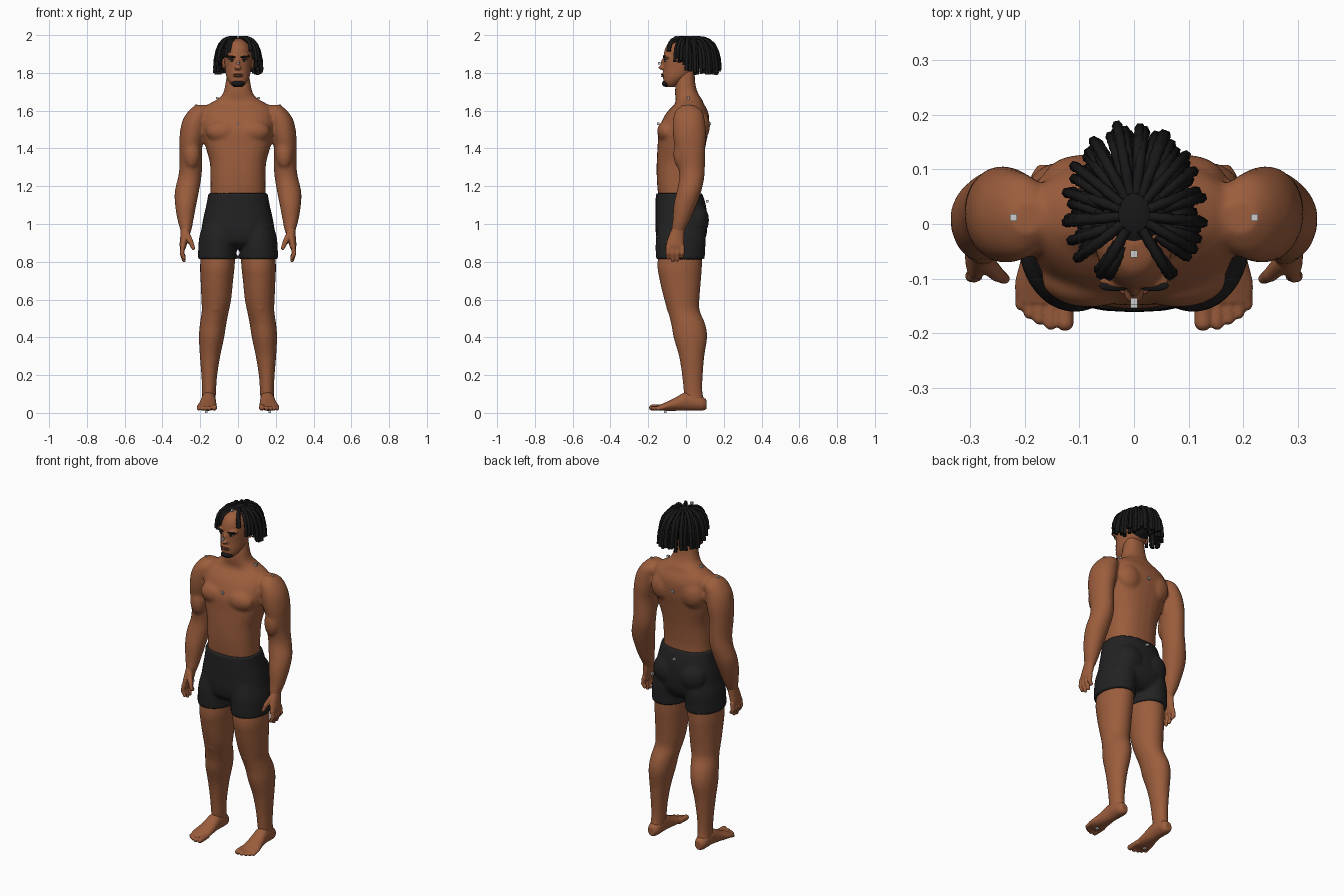
import bpy
import bmesh
import math
import random
from mathutils import Euler, Matrix, Vector

random.seed(7)
scene = bpy.context.scene
if "Cube" in bpy.data.objects:
    bpy.data.objects.remove(bpy.data.objects["Cube"], do_unlink=True)


def make_material(name, colour):
    mat = bpy.data.materials.new(name)
    mat.use_nodes = True
    rgba = (*colour, 1)
    mat.diffuse_color = rgba
    for node in mat.node_tree.nodes:
        if node.type == "BSDF_PRINCIPLED":
            node.inputs["Base Color"].default_value = rgba
            node.inputs["Roughness"].default_value = .8
    return mat


skin = make_material("brown skin", (.33, .11, .046))
lip = make_material("dark brown lips", (.2, .06, .035))
hair = make_material("black hair", (.009, .009, .009))
cloth = make_material("black cloth", (.016, .016, .016))
white = make_material("eye white", (.6, .57, .52))
grey = make_material("light grey marker", (.6, .6, .6))


def finish(bm, name, mat, voxel=None, smoothing=0, smooth=True):
    """Turn a bmesh into an object, optionally fused into one skin."""
    bmesh.ops.recalc_face_normals(bm, faces=bm.faces[:])
    for face in bm.faces:
        face.smooth = smooth
    mesh = bpy.data.meshes.new(name)
    bm.to_mesh(mesh)
    bm.free()
    mesh.materials.append(mat)
    obj = bpy.data.objects.new(name, mesh)
    scene.collection.objects.link(obj)
    if voxel:
        fuse = obj.modifiers.new("fuse", "REMESH")
        fuse.mode = "VOXEL"
        fuse.voxel_size = voxel
        fuse.use_smooth_shade = True
        relax = obj.modifiers.new("relax", "SMOOTH")
        relax.factor = .5
        relax.iterations = smoothing


def spline_rows(rows, steps=4):
    """Catmull-Rom interpolation between cross-section rows."""
    rows = [Vector(row) for row in rows]
    last = len(rows) - 1
    for i in range(last):
        a, b, c, d = (rows[min(max(i + k, 0), last)] for k in (-1, 0, 1, 2))
        for k in range(steps):
            t = k / steps
            yield b + .5 * t * (c - a + t * (2 * a - 5 * b + 4 * c - d + t * (3 * (b - c) + d - a)))
    yield rows[last]


def loft(bm, rows, side=1, along_y=False, power=2, count=28):
    """Closed tube through rows of (x, y, z, half width, half depth)."""
    rings = []
    for x, y, z, a, b in spline_rows(rows):
        ring = []
        for i in range(count):
            angle = math.tau * i / count
            c, s = math.cos(angle), math.sin(angle)
            u = a * math.copysign(abs(c) ** (2 / power), c)
            v = b * math.copysign(abs(s) ** (2 / power), s)
            offset = Vector((u, 0, v)) if along_y else Vector((u, v, 0))
            ring.append(bm.verts.new(Vector((x * side, y, z)) + offset))
        rings.append(ring)
    for low, high in zip(rings, rings[1:]):
        for i in range(count):
            j = (i + 1) % count
            bm.faces.new((low[i], low[j], high[j], high[i]))
    bm.faces.new(rings[0])
    bm.faces.new(rings[-1])


def trunk(bm, rows, power):
    """Central loft from rows of (z, half width, front y, back y)."""
    loft(bm, [(0, (f + b) / 2, z, w, (b - f) / 2) for z, w, f, b in rows], power=power)


def ball(bm, centre, size, side=1, tilt=0):
    x, y, z = centre
    place = Matrix.LocRotScale(Vector((x * side, y, z)), Euler((0, tilt * side, 0)), Vector(size))
    bmesh.ops.create_uvsphere(bm, u_segments=20, v_segments=12, radius=1, matrix=place)


def digit(bm, start, end, r1, r2, side):
    """Rounded finger or toe segment."""
    a, b = (Vector((p[0] * side, p[1], p[2])) for p in (start, end))
    d = b - a
    place = Matrix.Translation((a + b) / 2) @ d.to_track_quat("Z", "Y").to_matrix().to_4x4()
    bmesh.ops.create_cone(bm, cap_ends=True, segments=14, radius1=r1, radius2=r2, depth=d.length, matrix=place)
    ball(bm, a, (r1, r1, r1))
    ball(bm, b, (r2, r2, r2))


# Body: torso, neck, arms and legs fused into one smooth skin
body = bmesh.new()
trunk(body, [(.95, .15, -.12, .08), (1.16, .146, -.148, .075), (1.25, .146, -.155, .08),
             (1.33, .15, -.155, .09), (1.42, .175, -.15, .105), (1.5, .19, -.145, .12),
             (1.57, .19, -.115, .122), (1.61, .18, -.085, .11), (1.635, .155, -.06, .095),
             (1.66, .11, -.055, .085), (1.69, .08, -.058, .065), (1.74, .067, -.055, .05),
             (1.82, .055, -.04, .045)], 2.4)
for side in (1, -1):
    loft(body, [(.195, .012, 1.63, .03, .03), (.205, .015, 1.6, .055, .07), (.225, .015, 1.55, .068, .084),
                (.24, .018, 1.48, .068, .088), (.25, .022, 1.4, .06, .08), (.25, .03, 1.3, .06, .07),
                (.257, .03, 1.24, .062, .066), (.271, .015, 1.17, .064, .065), (.277, -.005, 1.1, .056, .06),
                (.278, -.025, 1.02, .042, .046), (.276, -.04, .97, .03, .036), (.278, -.045, .94, .02, .03)], side)
    loft(body, [(.095, -.02, .98, .085, .1), (.108, -.033, .8, .092, .118), (.112, -.03, .7, .086, .109),
                (.115, -.022, .6, .079, .093), (.12, -.012, .54, .072, .085), (.132, .012, .47, .07, .09),
                (.14, .023, .4, .067, .089), (.148, .03, .3, .054, .067), (.152, .034, .2, .042, .055),
                (.153, .037, .12, .037, .05), (.155, .045, .06, .036, .05), (.155, .05, .03, .03, .045)], side)
    ball(body, (.08, -.1, 1.49), (.09, .053, .06), side)
    ball(body, (.095, .075, 1.52), (.075, .052, .08), side)
    ball(body, (.245, -.025, 1.37), (.045, .042, .08), side)
    ball(body, (.118, -.06, .56), (.04, .045, .04), side)
finish(body, "body", skin, .009, 4)

# Head with nose, mouth, brow ridge and ears
head = bmesh.new()
trunk(head, [(1.725, .022, -.105, -.06), (1.745, .044, -.118, -.03), (1.78, .062, -.121, .02),
             (1.83, .07, -.12, .07), (1.88, .074, -.12, .096), (1.93, .07, -.11, .092),
             (1.965, .05, -.085, .07), (1.98, .02, -.04, .02)], 2.1)
ball(head, (0, -.125, 1.828), (.019, .021, .012))
ball(head, (0, -.117, 1.85), (.01, .017, .03))
ball(head, (0, -.112, 1.79), (.03, .016, .016))
for side in (1, -1):
    ball(head, (.036, -.1, 1.886), (.03, .02, .01), side)
    ball(head, (.076, .008, 1.85), (.01, .02, .03), side)
finish(head, "head", skin, .005, 4)

# Hands and feet
for side, label in ((1, "left"), (-1, "right")):
    hand = bmesh.new()
    loft(hand, [(.277, -.04, .98, .027, .033), (.283, -.052, .93, .023, .042),
                (.29, -.058, .89, .019, .046), (.292, -.058, .865, .013, .043)], side)
    for i, tip in enumerate((.82, .807, .81, .828)):
        y = -.095 + .025 * i
        digit(hand, (.292, y, .88), (.297, y, .845), .0125, .012, side)
        digit(hand, (.297, y, .845), (.286, y, tip), .012, .01, side)
    digit(hand, (.272, -.07, .945), (.25, -.092, .905), .018, .014, side)
    digit(hand, (.25, -.092, .905), (.237, -.1, .872), .014, .01, side)
    finish(hand, label + "_hand", skin, .004, 2)

    foot = bmesh.new()
    loft(foot, [(.155, .108, .045, .02, .025), (.155, .085, .05, .034, .038), (.155, .04, .06, .038, .048),
                (.156, 0, .062, .039, .05), (.16, -.06, .045, .046, .034), (.165, -.11, .033, .053, .022),
                (.165, -.145, .027, .049, .013)], side, along_y=True)
    for x, tip, r in ((.126, -.18, .016), (.152, -.182, .012), (.173, -.173, .0115), (.191, -.163, .011), (.207, -.148, .01)):
        digit(foot, (x, -.115, .03), (x, tip, .012 + r), r, r, side)
    finish(foot, label + "_foot", skin, .004, 2)

# Shorts: hips, seat and two short legs
shorts = bmesh.new()
trunk(shorts, [(1.163, .157, -.16, .086), (1.1, .168, -.161, .105), (1.03, .184, -.161, .113),
               (.95, .194, -.16, .11), (.9, .17, -.145, .09), (.87, .11, -.1, .06)], 2.4)
for side in (1, -1):
    loft(shorts, [(.1, -.025, 1, .085, .12), (.105, -.027, .93, .1, .132),
                  (.109, -.03, .86, .102, .131), (.109, -.03, .813, .103, .129)], side)
    ball(shorts, (.08, .052, 1.02), (.088, .07, .09), side)
finish(shorts, "shorts", cloth, .009, 2)

# Face details
brows, beard, lips, eyes, pupils = (bmesh.new() for _ in range(5))
ball(beard, (0, -.106, 1.744), (.036, .021, .018))
for z in (1.783, 1.792):
    ball(lips, (0, -.122, z), (.027, .01, .005))
for side in (1, -1):
    ball(brows, (.036, -.113, 1.886), (.028, .01, .006), side, -.15)
    ball(eyes, (.032, -.107, 1.866), (.014, .008, .006), side)
    ball(pupils, (.032, -.112, 1.866), (.007, .005, .006), side)
    ball(pupils, (.032, -.109, 1.872), (.018, .008, .003), side)
for bm, name, mat in ((brows, "eyebrows", hair), (beard, "chin_beard", hair), (lips, "lips", lip),
                      (eyes, "eyes", white), (pupils, "pupils_and_lashes", hair)):
    finish(bm, name, mat)

# Scalp hair
scalp_centre, scalp_size = Vector((0, .02, 1.9)), Vector((.082, .105, .092))
scalp = bmesh.new()
ball(scalp, scalp_centre, scalp_size)
finish(scalp, "scalp_hair", hair)

# Locks: knobbly tubes that leave the scalp, arch outward and hang
locks = bpy.data.curves.new("hair_locks", "CURVE")
locks.dimensions = "3D"
locks.bevel_depth = .01
locks.bevel_resolution = 1
locks.use_fill_caps = True
locks.materials.append(hair)
for polar, count, reach in ((20, 16, 1), (40, 24, .97), (60, 28, .92), (85, 28, .84)):
    for i in range(count):
        angle = math.tau * (i + random.uniform(.2, .8)) / count
        sx, cy = math.sin(angle), math.cos(angle)
        front = max(0, -cy)
        if front > (.92 if polar < 50 else .6):
            continue
        p = math.radians(polar)
        root = scalp_centre + scalp_size * Vector((math.sin(p) * sx, math.sin(p) * cy, math.cos(p)))
        spread = reach * random.uniform(.9, 1.02)
        end = Vector((.128 * sx * spread, .03 + .155 * cy * spread,
                      1.79 + .11 * front + random.uniform(0, .035)))
        bend = Vector((end.x * .96, end.y, root.z + .008))
        tube = locks.splines.new("POLY")
        steps = 12
        tube.points.add(steps)
        for k, point in enumerate(tube.points):
            t = k / steps
            place = root * (1 - t) ** 2 + bend * 2 * t * (1 - t) + end * t * t
            point.co = (*place, 1)
            point.radius = .88 if k % 2 else 1.02
        tube.use_smooth = True
scene.collection.objects.link(bpy.data.objects.new("hair_locks", locks))

# Small marker blocks on the body
markers = bmesh.new()
spots = [(0, -.055, 1.99), (0, -.142, 1.85), (0, -.147, 1.53), (0, .125, 1.53), (0, .112, 1.12)]
for side in (1, -1):
    spots += [(.22 * side, .012, 1.627), (.11 * side, .012, 1.667),
              (.262 * side, -.055, .9), (.168 * side, -.11, .007)]
for spot in spots:
    bmesh.ops.create_cube(markers, size=.013, matrix=Matrix.Translation(spot))
finish(markers, "marker_blocks", grey, smooth=False)
